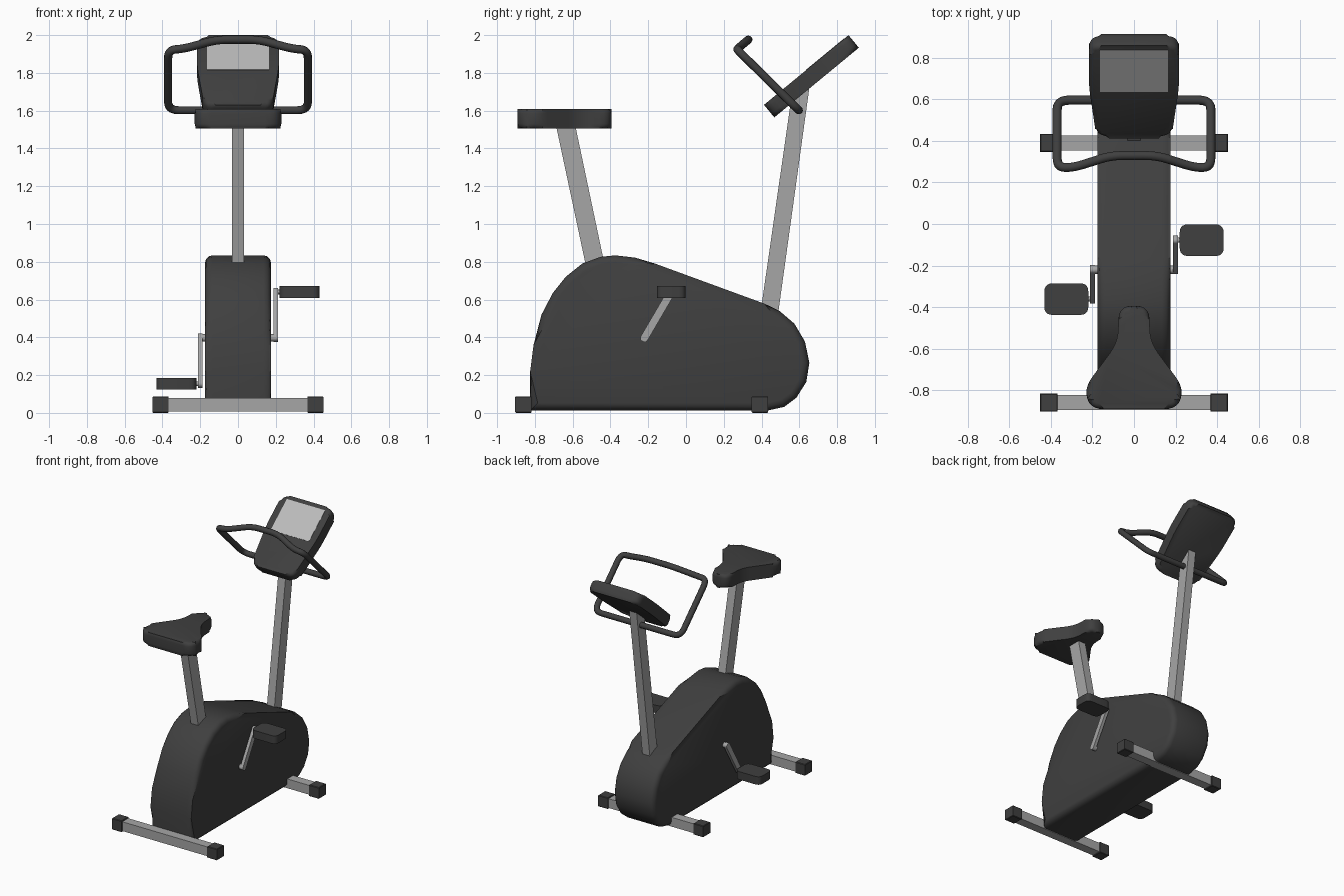
import bpy, bmesh
from math import radians, cos, sin, pi
from mathutils import Vector, Matrix

if "Cube" in bpy.data.objects:
    bpy.data.objects.remove(bpy.data.objects["Cube"])


def material(name, v):
    m = bpy.data.materials.new(name)
    m.diffuse_color = (v, v, v, 1)
    m.use_nodes = True
    m.node_tree.nodes["Principled BSDF"].inputs["Base Color"].default_value = m.diffuse_color
    return m


DARK = material("dark_plastic", 0.05)
METAL = material("grey_metal", 0.38)
SCREEN = material("screen_grey", 0.5)


def frame(x, y, z, origin=(0, 0, 0)):
    m = Matrix((x, y, z)).transposed().to_4x4()
    m.translation = origin
    return m


SIDE = frame((0, 1, 0), (0, 0, 1), (1, 0, 0))   # outline in (y, z), depth along x
PLAN = Matrix.Identity(4)                       # outline in (x, y), depth along z


def rounded(points, r, n=5):
    """Round the corners of a closed 2D or 3D polygon."""
    pts = [Vector(p) for p in points]
    out = []
    for i, p in enumerate(pts):
        a, b = pts[i - 1] - p, pts[(i + 1) % len(pts)] - p
        a = p + a.normalized() * min(r, a.length * 0.49)
        b = p + b.normalized() * min(r, b.length * 0.49)
        for k in range(n + 1):
            t = k / n
            out.append(a * (1 - t) ** 2 + p * 2 * t * (1 - t) + b * t * t)
    return out


def mirrored(half):
    return list(half) + [(-p[0], *p[1:]) for p in reversed(half)]


def rect(cx, cy, w, h):
    return [(cx - w / 2, cy - h / 2), (cx + w / 2, cy - h / 2),
            (cx + w / 2, cy + h / 2), (cx - w / 2, cy + h / 2)]


def prism(name, outline, d0, d1, mat, fr=PLAN, bevel=0.0, segments=3):
    """Extrude an outline from depth d0 to d1 and round both rims."""
    bm = bmesh.new()
    low = [bm.verts.new((p[0], p[1], d0)) for p in outline]
    high = [bm.verts.new((p[0], p[1], d1)) for p in outline]
    n = len(low)
    caps = [bm.faces.new(low[::-1]), bm.faces.new(high)]
    for i in range(n):
        j = (i + 1) % n
        bm.faces.new((low[i], low[j], high[j], high[i]))
    if bevel:
        bmesh.ops.bevel(bm, geom=[e for f in caps for e in f.edges], offset=bevel,
                        segments=segments, profile=0.5, affect='EDGES', clamp_overlap=False)
    bm.transform(fr)
    bmesh.ops.recalc_face_normals(bm, faces=bm.faces)
    me = bpy.data.meshes.new(name)
    bm.to_mesh(me)
    bm.free()
    me.shade_smooth()
    me.set_sharp_from_angle(angle=radians(35))
    me.materials.append(mat)
    ob = bpy.data.objects.new(name, me)
    bpy.context.collection.objects.link(ob)
    return ob


# Main housing
prism("housing", [(-0.825, 0.012), (-0.825, 0.22), (-0.807, 0.36), (-0.765, 0.52),
                  (-0.705, 0.635), (-0.637, 0.72), (-0.55, 0.79), (-0.453, 0.826),
                  (-0.375, 0.834), (-0.27, 0.822), (-0.163, 0.79), (0.416, 0.578),
                  (0.495, 0.54), (0.574, 0.472), (0.63, 0.377), (0.653, 0.265),
                  (0.637, 0.164), (0.584, 0.08), (0.52, 0.032), (0.43, 0.012)],
      -0.175, 0.175, DARK, SIDE, 0.04)

# Slanted posts
prism("seat_post", [(-0.528, 0.77), (-0.428, 0.77), (-0.588, 1.53), (-0.69, 1.53)],
      -0.032, 0.032, METAL, SIDE)
prism("console_post", [(0.393, 0.52), (0.487, 0.52), (0.655, 1.735), (0.561, 1.69)],
      -0.032, 0.032, METAL, SIDE)

# Seat
seat = mirrored([(0.073, -0.394), (0.078, -0.57), (0.24, -0.79), (0.21, -0.892)])
prism("seat", rounded(seat, 0.065), 1.505, 1.61, DARK, PLAN, 0.025)

# Console and screen, tilted
a = radians(39.5)
tilt = frame((1, 0, 0), (0, cos(a), sin(a)), (0, -sin(a), cos(a)), (0, 0.664, 1.782))
panel = mirrored([(0.18, -0.29), (0.217, 0.03), (0.217, 0.29)])
prism("console", rounded(panel, 0.06), -0.043, 0.043, DARK, tilt, 0.025)
prism("screen", rect(0, 0.13, 0.33, 0.26), 0.03, 0.045, SCREEN, tilt)

# Handlebar loop
path = rounded(mirrored([(0.37, 0.597, 1.602), (0.37, 0.272, 1.922),
                         (0.29, 0.272, 1.927), (0.11, 0.33, 1.976)]), 0.06)
cu = bpy.data.curves.new("handlebar", 'CURVE')
cu.dimensions = '3D'
cu.bevel_depth = 0.022
cu.bevel_resolution = 3
sp = cu.splines.new('POLY')
sp.points.add(len(path) - 1)
for q, p in zip(sp.points, path):
    q.co = (*p, 1)
sp.use_cyclic_u = True
cu.materials.append(DARK)
bpy.context.collection.objects.link(bpy.data.objects.new("handlebar", cu))

# Floor bars with end caps
for label, y in (("rear", -0.861), ("front", 0.391)):
    prism(label + "_foot_bar", rect(0, y, 0.78, 0.072), 0.008, 0.08, METAL)
    for s, side in ((1, "right"), (-1, "left")):
        prism(f"{label}_foot_cap_{side}", rect(s * 0.41, y, 0.085, 0.087), 0, 0.088, DARK,
              PLAN, 0.004, 1)


def disc(c, r, n=16):
    return [(c[0] + r * cos(2 * pi * i / n), c[1] + r * sin(2 * pi * i / n)) for i in range(n)]


# Crank axle, arms and pedals, opposite each other
hub = Vector((-0.22, 0.397))
reach = Vector((0.142, 0.243))
prism("crank_axle", disc(hub, 0.02), -0.2, 0.2, METAL, SIDE)
for s, side in ((1, "right"), (-1, "left")):
    end = hub + s * reach
    along = s * reach.normalized() * 0.021
    across = Vector((-along.y, along.x))
    arm = [hub - along - across, end + along - across, end + along + across, hub - along + across]
    x0, x1 = sorted((s * 0.187, s * 0.211))
    prism("crank_arm_" + side, rounded(arm, 0.021), x0, x1, METAL, SIDE)
    x0, x1 = sorted((s * 0.2, s * 0.3))
    prism("pedal_spindle_" + side, disc(end, 0.012), x0, x1, METAL, SIDE)
    prism("pedal_" + side, rounded(rect(s * 0.326, end.x, 0.212, 0.152), 0.04), end.y - 0.031,
          end.y + 0.031, DARK)
